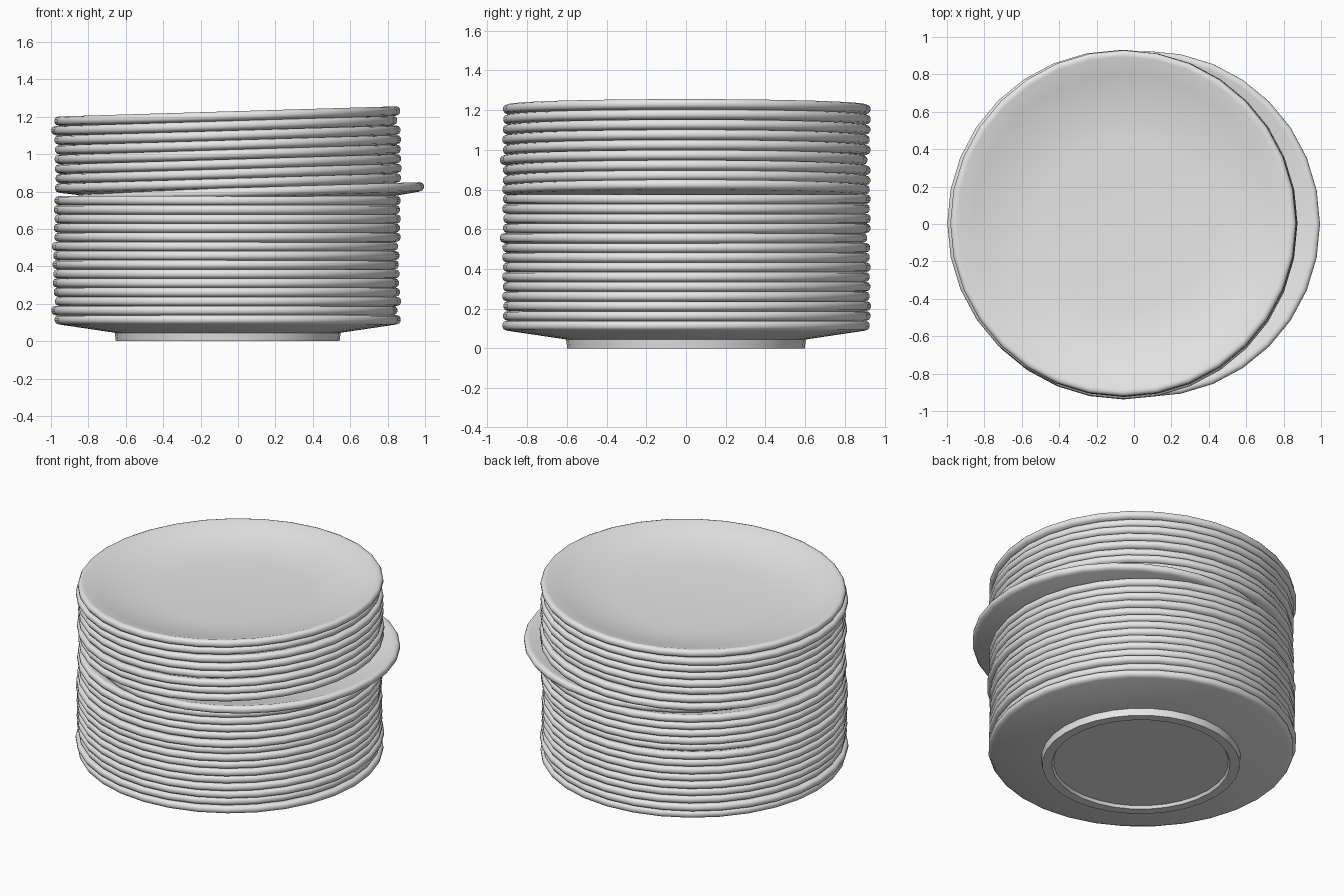
import bpy, bmesh, math

if "Cube" in bpy.data.objects:
    bpy.data.objects.remove(bpy.data.objects["Cube"])

SEGMENTS = 32
TILT = -0.030          # upper plates lean up towards +x

white = bpy.data.materials.new("glazed white")
white.diffuse_color = (0.8, 0.8, 0.8, 1)
white.use_nodes = True
white.node_tree.nodes["Principled BSDF"].inputs["Base Color"].default_value = white.diffuse_color

# Half section of one plate (radius, height): underside centre -> rim -> dish centre
PROFILE = [(0, 0.018), (0.53, 0.018), (0.54, 0.0), (0.598, 0.0), (0.604, 0.045),
           (0.90, 0.089), (0.918, 0.096), (0.925, 0.108), (0.925, 0.123),
           (0.918, 0.134), (0.905, 0.139), (0.89, 0.137), (0.80, 0.108),
           (0.69, 0.080), (0.57, 0.060), (0.46, 0.051), (0, 0.051)]


def plate_mesh():
    """Lathe the half section into a closed plate."""
    bm = bmesh.new()
    rings = []
    for r, z in PROFILE:
        if r == 0:
            rings.append([bm.verts.new((0, 0, z))])
        else:
            rings.append([bm.verts.new((r * math.cos(a), r * math.sin(a), z))
                          for a in (2 * math.pi * i / SEGMENTS for i in range(SEGMENTS))])
    for lo, hi in zip(rings, rings[1:]):
        for i in range(SEGMENTS):
            j = (i + 1) % SEGMENTS
            if len(lo) == 1:
                bm.faces.new((lo[0], hi[j], hi[i]))
            elif len(hi) == 1:
                bm.faces.new((lo[i], lo[j], hi[0]))
            else:
                bm.faces.new((lo[i], lo[j], hi[j], hi[i]))
    bmesh.ops.recalc_face_normals(bm, faces=bm.faces)
    mesh = bpy.data.meshes.new("plate")
    bm.to_mesh(mesh)
    bm.free()
    mesh.materials.append(white)
    mesh.shade_smooth()
    mesh.set_sharp_from_angle(angle=math.radians(40))
    return mesh


mesh = plate_mesh()


def add_plate(name, x, y, z, tilt=0.0):
    ob = bpy.data.objects.new(name, mesh)
    ob.location = (x, y, z)
    ob.rotation_euler = (0, tilt, 0)
    bpy.context.collection.objects.link(ob)


# Level lower stack, each plate slightly shifted
lower_x = [-.055, -.073, -.053, -.060, -.065, -.062, -.066, -.062,
           -.070, -.056, -.060, -.055, -.060, -.055]
lower_y = [0, .004, .006, 0, .003, 0, .004, 0, .002, -.013, .004, .005, 0, .004]
for i, (x, y) in enumerate(zip(lower_x, lower_y)):
    add_plate(f"lower_plate_{i + 1}", x, y, i * 0.049)

# One plate sticking out to the right
add_plate("shifted_plate", 0.073, 0.0, 0.684, TILT)

# Leaning upper stack
upper_x = [-.052, -.048, -.050, -.052, -.050, -.054, -.070, -.058, -.054]
upper_x = [-.050, -.047, -.050, -.052, -.050, -.053, -.070, -.054]
upper_y = [.003, .004, -.012, .004, 0, .003, .005, .004]
for i, (x, y) in enumerate(zip(upper_x, upper_y)):
    add_plate(f"upper_plate_{i + 1}", x, y, 0.731 + i * 0.0512, TILT)
